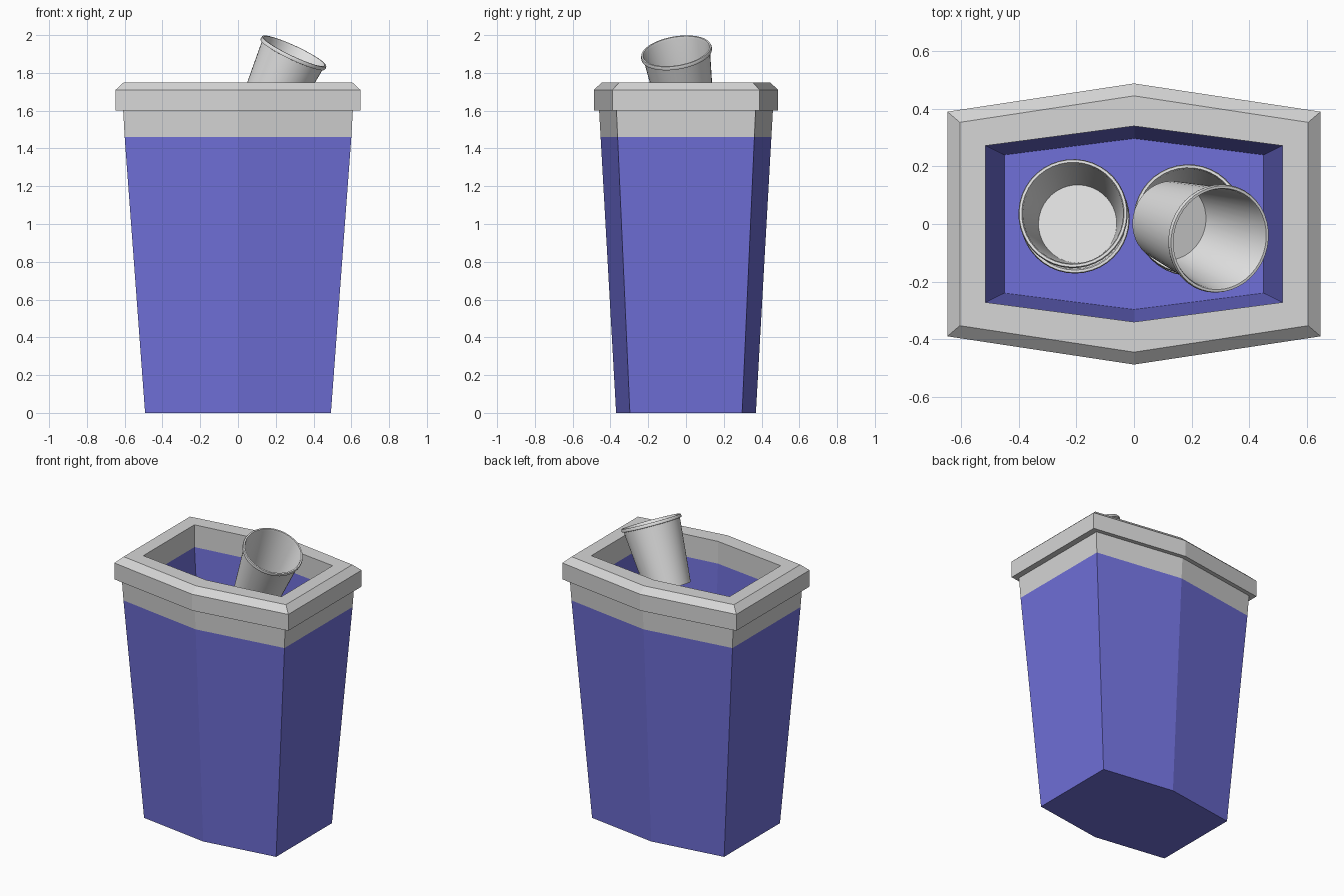
import bpy, bmesh, math
from mathutils import Vector

cube = bpy.data.objects.get("Cube")
if cube:
    bpy.data.objects.remove(cube, do_unlink=True)


def material(name, color):
    m = bpy.data.materials.new(name)
    m.use_nodes = True
    m.diffuse_color = color
    m.node_tree.nodes["Principled BSDF"].inputs["Base Color"].default_value = color
    return m


BLUE = material("blue plastic", (0.16, 0.16, 0.69, 1))
GREY = material("light grey plastic", (0.67, 0.67, 0.67, 1))
WHITE = material("white cup", (0.8, 0.8, 0.8, 1))


def add_object(name, bm, mats):
    bmesh.ops.recalc_face_normals(bm, faces=bm.faces)
    me = bpy.data.meshes.new(name)
    bm.to_mesh(me)
    bm.free()
    for m in mats:
        me.materials.append(m)
    ob = bpy.data.objects.new(name, me)
    bpy.context.collection.objects.link(ob)
    return ob


def hex_ring(bm, hx, corner, apex, z):
    pts = [(-hx, -corner), (0, -apex), (hx, -corner),
           (hx, corner), (0, apex), (-hx, corner)]
    return [bm.verts.new((x, y, z)) for x, y in pts]


def bridge(bm, a, b, mat=0):
    n = len(a)
    for i in range(n):
        j = (i + 1) % n
        bm.faces.new((a[i], a[j], b[j], b[i])).material_index = mat


# Bin: one closed skin from the base, over the rim, down to the inner floor
# (half width, corner depth, apex depth, height, colour of the band above)
sections = [
    (0.492, 0.297, 0.37, 0, 0),
    (0.60, 0.362, 0.452, 1.46, 1),
    (0.608, 0.368, 0.46, 1.6, 1),
    (0.648, 0.39, 0.488, 1.6, 1),
    (0.648, 0.39, 0.488, 1.71, 1),
    (0.605, 0.353, 0.445, 1.75, 1),
    (0.515, 0.272, 0.34, 1.75, 1),
    (0.515, 0.272, 0.34, 1.6, 0),
    (0.45, 0.24, 0.297, 0.85, 0),
]
bm = bmesh.new()
rings = [hex_ring(bm, *s[:4]) for s in sections]
for a, b, s in zip(rings, rings[1:], sections):
    bridge(bm, a, b, s[4])
bm.faces.new(rings[0])
bm.faces.new(rings[-1])
add_object("bin", bm, [BLUE, GREY])

# Cups: lathed profile with a rolled lip, origin at the centre of the mouth
LENGTH = 0.42
cup_profile = [
    (0.140, -LENGTH), (0.178, -0.022), (0.188, -0.02), (0.19, -0.01),
    (0.187, 0), (0.178, 0), (0.174, -0.012), (0.136, -LENGTH + 0.012),
]


def cup(name, mouth, axis, segments=40):
    bm = bmesh.new()
    loops = []
    for r, z in cup_profile:
        loops.append([bm.verts.new((r * math.cos(t), r * math.sin(t), z))
                      for t in (2 * math.pi * i / segments for i in range(segments))])
    for a, b in zip(loops, loops[1:]):
        bridge(bm, a, b)
    bm.faces.new(loops[0])
    bm.faces.new(loops[-1])
    ob = add_object(name, bm, [WHITE])
    ob.location = mouth
    ob.rotation_mode = "QUATERNION"
    ob.rotation_quaternion = Vector(axis).to_track_quat("Z", "Y")
    for o in bpy.context.selected_objects:
        o.select_set(False)
    ob.select_set(True)
    bpy.context.view_layer.objects.active = ob
    bpy.ops.object.shade_smooth_by_angle(angle=math.radians(40))


cup("left_stack_lower_cup", (-0.205, 0.018, 1.27), (0, 0, 1))
cup("left_stack_upper_cup", (-0.212, 0.037, 1.45), (-0.04, 0.09, 1))
cup("right_stack_lower_cup", (0.195, 0.01, 1.27), (0, 0, 1))
cup("right_stack_upper_cup", (0.188, 0.018, 1.42), (-0.04, 0.05, 1))
cup("tilted_top_cup", (0.298, -0.052, 1.915), (0.42, -0.15, 0.895))
